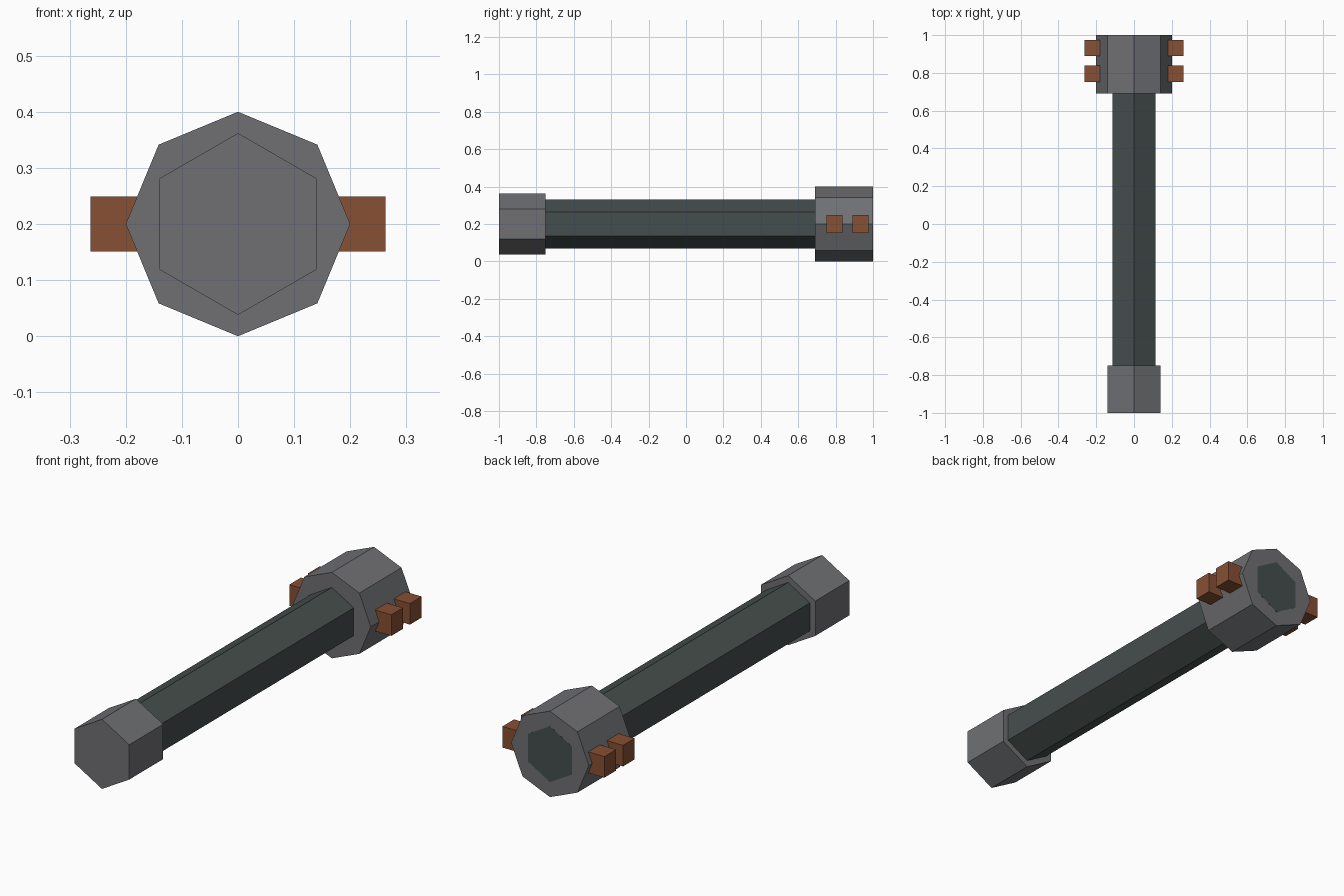
import bpy, math
from mathutils import Matrix

if "Cube" in bpy.data.objects:
    bpy.data.objects.remove(bpy.data.objects["Cube"])

AXIS_Z = 0.2  # height of the long axis


def material(name, rgb):
    m = bpy.data.materials.new(name)
    m.diffuse_color = (*rgb, 1)
    m.use_nodes = True
    m.node_tree.nodes["Principled BSDF"].inputs["Base Color"].default_value = m.diffuse_color
    return m


grey = material("steel grey", (0.160, 0.163, 0.174))
dark = material("dark green grey", (0.060, 0.077, 0.074))
brown = material("rust brown", (0.242, 0.080, 0.033))


def prism(name, sides, radius, y0, y1, mat):
    """Regular prism along y with a corner pointing straight up."""
    bpy.ops.mesh.primitive_cylinder_add(vertices=sides, radius=radius, depth=y1 - y0)
    ob = bpy.context.object
    ob.name = name
    # first corner lies on +y; tipping the cylinder brings it onto z
    ob.data.transform(Matrix.Rotation(math.pi / 2, 4, 'X'))
    ob.location = (0, (y0 + y1) / 2, AXIS_Z)
    ob.data.materials.append(mat)
    return ob


# Main body: end cap, shaft and collar
prism("end_cap", 6, 0.162, -1.0, -0.75, grey)
prism("shaft", 6, 0.13, -0.76, 1.0005, dark)
prism("collar", 8, 0.2, 0.69, 1.0, grey)

# Two cross bars poking out of both sides of the collar
for i, y in enumerate((0.795, 0.932)):
    bpy.ops.mesh.primitive_cube_add(size=1, location=(0, y, AXIS_Z))
    bar = bpy.context.object
    bar.name = f"cross_bar_{i + 1}"
    bar.scale = (0.525, 0.086, 0.098)
    bar.data.materials.append(brown)
